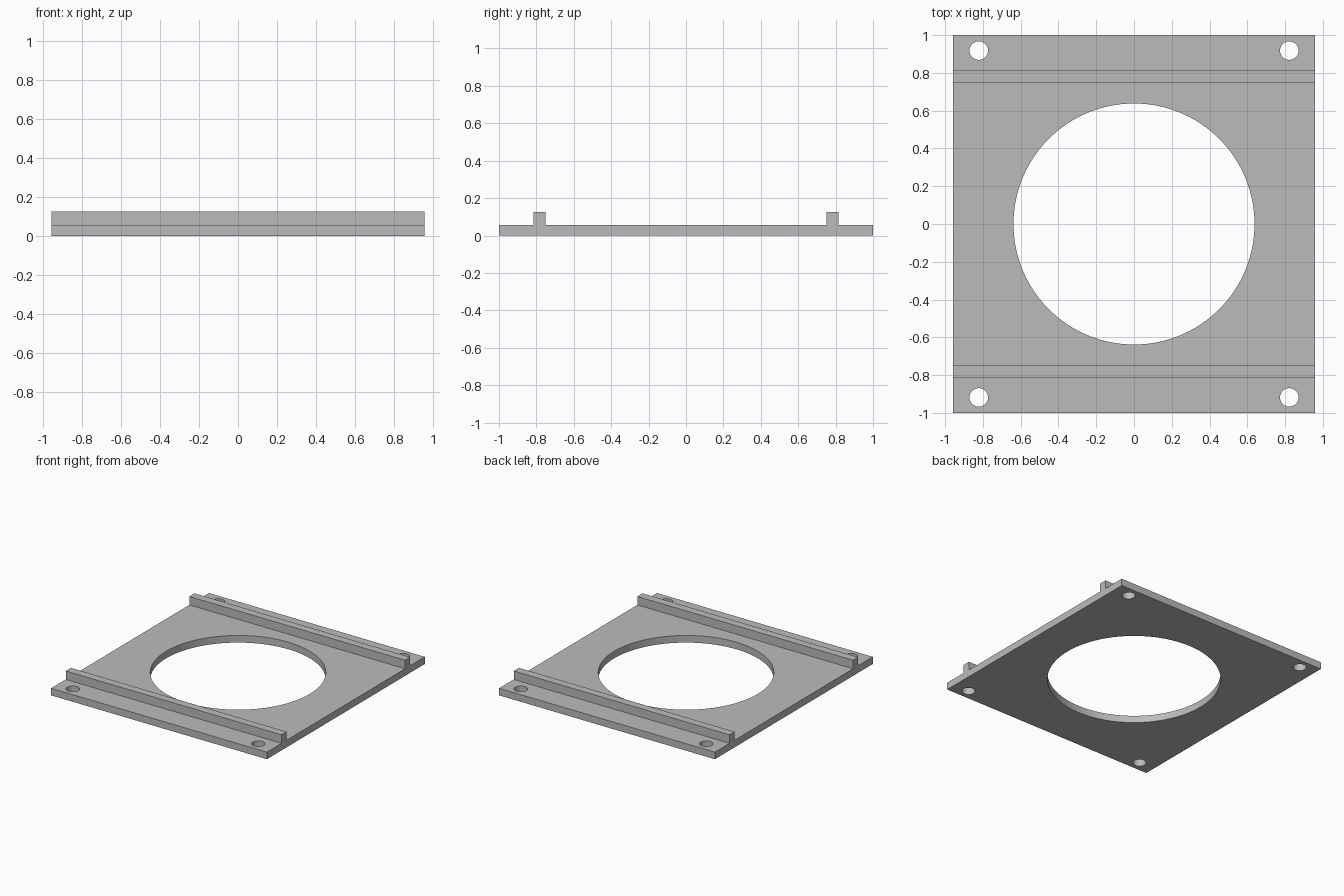
import bpy
import bmesh

cube = bpy.data.objects.get("Cube")
if cube:
    bpy.data.objects.remove(cube, do_unlink=True)

HALF_X, HALF_Y = 0.957, 1.0
BASE_Z, RIB_Z = 0.057, 0.125
RIB_IN, RIB_OUT = 0.75, 0.815

grey = bpy.data.materials.new("plain grey")
grey.use_nodes = True
colour = (0.5, 0.5, 0.5, 1)
grey.diffuse_color = colour
grey.node_tree.nodes["Principled BSDF"].inputs["Base Color"].default_value = colour

# Plate with two ribs: one side profile, mirrored and extruded along x
half = [(HALF_Y, 0), (HALF_Y, BASE_Z), (RIB_OUT, BASE_Z),
        (RIB_OUT, RIB_Z), (RIB_IN, RIB_Z), (RIB_IN, BASE_Z)]
profile = half + [(-y, z) for y, z in reversed(half)]
bm = bmesh.new()
face = bm.faces.new([bm.verts.new((-HALF_X, y, z)) for y, z in profile])
ext = bmesh.ops.extrude_face_region(bm, geom=[face])
moved = [v for v in ext["geom"] if isinstance(v, bmesh.types.BMVert)]
bmesh.ops.translate(bm, verts=moved, vec=(2 * HALF_X, 0, 0))
bmesh.ops.recalc_face_normals(bm, faces=bm.faces)
mesh = bpy.data.meshes.new("ribbed_mounting_plate")
bm.to_mesh(mesh)
bm.free()
mesh.materials.append(grey)
plate = bpy.data.objects.new("ribbed_mounting_plate", mesh)
bpy.context.collection.objects.link(plate)
bpy.context.view_layer.objects.active = plate


def cut_hole(x, y, radius, sides):
    """Cut a round hole straight through the plate."""
    bpy.ops.mesh.primitive_cylinder_add(vertices=sides, radius=radius, depth=1,
                                        location=(x, y, 0))
    cutter = bpy.context.object
    cutter.name = "hole_cutter"
    cutter.hide_render = True
    cutter.data.materials.append(grey)
    bpy.context.view_layer.objects.active = plate
    mod = plate.modifiers.new("hole", "BOOLEAN")
    mod.operation = "DIFFERENCE"
    mod.solver = "EXACT"
    mod.object = cutter
    bpy.ops.object.modifier_apply(modifier=mod.name)
    bpy.data.objects.remove(cutter, do_unlink=True)


# Large central opening and four corner screw holes
cut_hole(0, 0, 0.638, 128)
for sx in (-1, 1):
    for sy in (-1, 1):
        cut_hole(sx * 0.822, sy * 0.918, 0.049, 48)

# Smooth hole walls, crisp edges
bpy.ops.object.select_all(action="DESELECT")
plate.select_set(True)
bpy.context.view_layer.objects.active = plate
bpy.ops.object.shade_smooth_by_angle()
